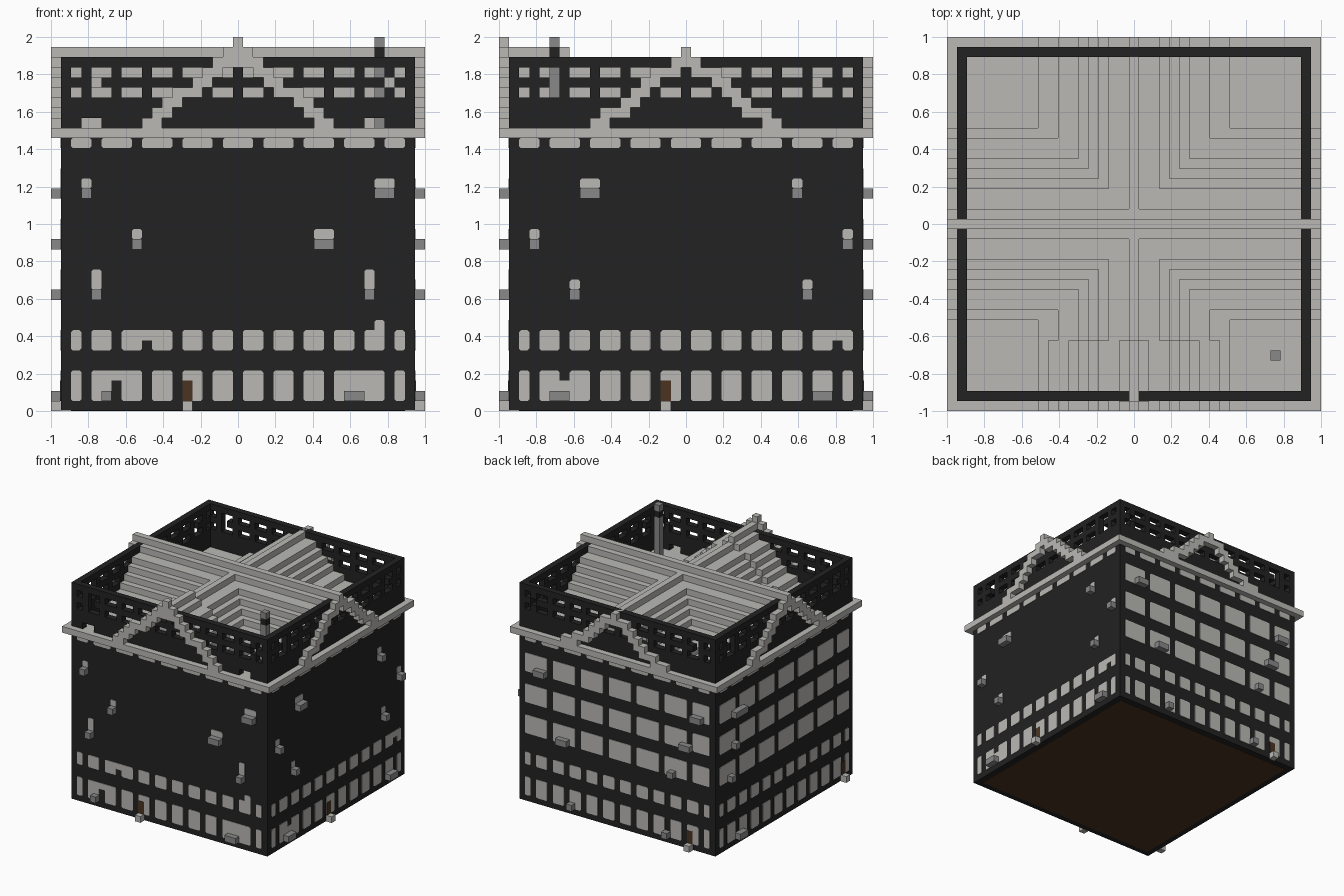
import bpy, bmesh
from mathutils import Vector

cube = bpy.data.objects.get("Cube")
if cube:
    bpy.data.objects.remove(cube, do_unlink=True)

U = 2 / 37          # one block; blocks are numbered 0..36 along each axis
WALL = 17.5 * U     # outer wall distance from the centre


def material(name, rgb):
    m = bpy.data.materials.new(name)
    m.use_nodes = True
    m.diffuse_color = (*rgb, 1)
    m.node_tree.nodes["Principled BSDF"].inputs["Base Color"].default_value = (*rgb, 1)
    return m


LIGHT = material("light stone", (0.49, 0.485, 0.46))
GREY = material("mid grey", (0.25, 0.25, 0.25))
BLACK = material("charcoal", (0.016, 0.016, 0.016))
BROWN = material("dark brown", (0.07, 0.034, 0.015))

parts = {}


def part(name, mat):
    if name not in parts:
        parts[name] = (bmesh.new(), mat)
    return parts[name][0]


def prism(bm, base, offset):
    """Extrude a polygon along an offset."""
    face = bm.faces.new([bm.verts.new(p) for p in base])
    ret = bmesh.ops.extrude_face_region(bm, geom=[face], use_keep_orig=True)
    verts = [g for g in ret["geom"] if isinstance(g, bmesh.types.BMVert)]
    bmesh.ops.translate(bm, verts=verts, vec=offset)


def box(bm, x0, x1, y0, y1, z0, z1):
    pts = [Vector(p) for p in ((x0, y0, z0), (x1, y0, z0), (x1, y1, z0), (x0, y1, z0))]
    prism(bm, pts, Vector((0, 0, z1 - z0)))


# along direction and outward normal of each wall
X, Y, Z = Vector((1, 0, 0)), Vector((0, 1, 0)), Vector((0, 0, 1))
SIDES = {"front": (X, -Y), "right": (Y, X), "back": (X, Y), "left": (Y, -X)}


def wall_block(bm, side, i0, i1, k0, k1, d0=0.0, d1=U, round_by=0.0):
    """Blocks i0..i1, k0..k1 of a wall, from depth d0 to d1 off its face."""
    along, out = SIDES[side]
    a0, a1 = -1 + i0 * U, -1 + (i1 + 1) * U
    z0, z1, r = k0 * U, (k1 + 1) * U, round_by
    if r:
        outline = [(a0 + r, z0), (a1 - r, z0), (a1, z0 + r), (a1, z1 - r),
                   (a1 - r, z1), (a0 + r, z1), (a0, z1 - r), (a0, z0 + r)]
    else:
        outline = [(a0, z0), (a1, z0), (a1, z1), (a0, z1)]
    base = [along * a + Z * z + out * (WALL + d0) for a, z in outline]
    prism(bm, base, out * (d1 - d0))


def plate(name, side, i0, i1, k0, k1, mat=LIGHT, r=0.009, d=0.004):
    wall_block(part(name, mat), side, i0, i1, k0, k1, -0.002, d, r)


def runs(test, first=1, last=35):
    """Consecutive stretches of block numbers that pass the test."""
    start = None
    for i in range(first, last + 2):
        ok = i <= last and test(i)
        if ok and start is None:
            start = i
        elif not ok and start is not None:
            yield start, i - 1
            start = None


# body, underside and ledge
box(part("building_body", BLACK), -WALL, WALL, -WALL, WALL, 0.003, 27.5 * U)
inner = 16.5 * U
box(part("underside_panel", BROWN), -inner, inner, -inner, inner, 0, 0.006)
box(part("ledge", LIGHT), -1, 1, -1, 1, 27 * U, 28 * U)

# windows and cornice teeth
for side in SIDES:
    for a, b in runs(lambda i: i % 4, 2, 34):
        plate("cornice_teeth", side, a, b, 26, 26)
    for k0, k1 in ((1, 3), (6, 7)):
        for a, b in runs(lambda i: i % 3, 2, 34):
            plate("lower_windows", side, a, b, k0, k1)
    if side in ("back", "left"):
        for k in (11, 16, 21):
            for a, b in runs(lambda i: i % 5, 2, 34):
                plate("upper_windows", side, a, b, k, k + 2)

# broken-through window bars
plate("lower_windows", "front", 8, 10, 7, 7)
plate("lower_windows", "front", 5, 7, 3, 3)
plate("lower_windows", "front", 29, 31, 1, 3)
plate("lower_windows", "front", 32, 32, 7, 8)
plate("lower_windows", "right", 5, 7, 1, 2)
plate("lower_windows", "right", 32, 34, 7, 7)

# projecting wall boxes: first block, last block, height, lit blocks above
BOXES = {
    "front": [(3, 3, 21, 1), (32, 33, 21, 1), (8, 8, 16, 1), (26, 27, 16, 1),
              (4, 4, 11, 2), (31, 31, 11, 2), (5, 5, 1, 0), (29, 30, 1, 0)],
    "right": [(8, 9, 21, 1), (29, 29, 21, 1), (3, 3, 16, 1), (34, 34, 16, 1),
              (7, 7, 11, 1), (30, 30, 11, 1), (5, 6, 1, 0), (31, 32, 1, 0)],
    "back": [(31, 32, 21, 0), (3, 4, 21, 0), (5, 6, 16, 0), (27, 28, 11, 0),
             (8, 8, 11, 0), (26, 26, 1, 0), (9, 9, 1, 0)],
    "left": [(29, 31, 21, 0), (31, 31, 16, 0), (32, 32, 11, 0), (29, 30, 1, 0)],
}
for side, items in BOXES.items():
    for a, b, k, lit in items:
        wall_block(part("wall_boxes", GREY), side, a, b, k, k)
        if lit:
            plate("lit_openings", side, a, b, k + 1, k + lit)

# doors with a doorstep
for side, i in {"front": 13, "right": 16, "back": 5, "left": 3}.items():
    plate("doors", side, i, i, 1, 2, BROWN, 0, 0.007)
    wall_block(part("doorsteps", LIGHT), side, i, i, 0, 0)


# pierced parapet
def solid(side, i, k):
    if k in (31, 33):
        return i in (1, 35) or i % 3 == 0
    if k == 32:
        return i not in ((4, 33) if side in ("front", "back") else (5, 31))
    if k == 28 and side == "front":
        return i not in (3, 4, 31, 32)
    return True


for side in SIDES:
    for k in range(28, 35):
        for a, b in runs(lambda i: solid(side, i, k)):
            wall_block(part("parapet", BLACK), side, a, b, k, k, -U, 0)

# crossing stepped roofs: half widths in blocks, one per level
ROOF_X = [9, 8, 6, 5, 4, 3, 1, 0]
ROOF_Y = [9, 7, 5, 4, 3, 2, 0]
ROOF_FRONT = [9, 8, 7, 6, 4, 3, 2, 1]
roof = part("stepped_roof", LIGHT)
for n, w in enumerate(ROOF_X):
    h = (w + 0.5) * U
    box(roof, -inner, inner, -h, h, (28 + n) * U, (29 + n) * U)
for n, w in enumerate(ROOF_Y):
    h = (w + 0.5) * U
    box(roof, -h, h, -inner, inner, (28 + n) * U, (29 + n) * U)
for n, w in enumerate(ROOF_X):
    h = (w + 0.5) * U
    box(roof, -h, h, -inner, -11.5 * U, (28 + n) * U, (29 + n) * U)

# ridge beams running out over the walls
ridge = part("ridge_beams", LIGHT)
half = U / 2
box(ridge, -1, 1, -half, half, 34 * U, 36 * U)
box(ridge, -half, half, -1, 1, 34 * U, 35 * U)
box(ridge, -half, half, -1, -11.5 * U, 34 * U, 36 * U)

# stepped gable trim on the outside of each wall
GABLES = {"front": ROOF_FRONT, "right": ROOF_X, "left": ROOF_X, "back": ROOF_Y}
for side, widths in GABLES.items():
    trim = part("gable_trim", LIGHT)
    for n, w in enumerate(widths):
        low = max(0, min(w - 1, widths[n + 1] if n + 1 < len(widths) else 0))
        for a, b in ((18 + low, 18 + w), (18 - w, 18 - low)):
            wall_block(trim, side, a, b, 28 + n, 28 + n)
wall_block(part("front_finial", LIGHT), "front", 18, 18, 36, 36)

# roof pole with a dark collar
px, py = -1 + 32 * U, -1 + 5 * U
box(part("pole", GREY), px, px + U, py, py + U, 28 * U, 35 * U)
box(part("pole_collar", BLACK), px, px + U, py, py + U, 35 * U, 36 * U)
box(part("pole_cap", GREY), px, px + U, py, py + U, 36 * U, 37 * U)

# turn every part into an object
for name, (bm, mat) in parts.items():
    bmesh.ops.recalc_face_normals(bm, faces=bm.faces)
    mesh = bpy.data.meshes.new(name)
    bm.to_mesh(mesh)
    bm.free()
    mesh.materials.append(mat)
    bpy.context.scene.collection.objects.link(bpy.data.objects.new(name, mesh))
